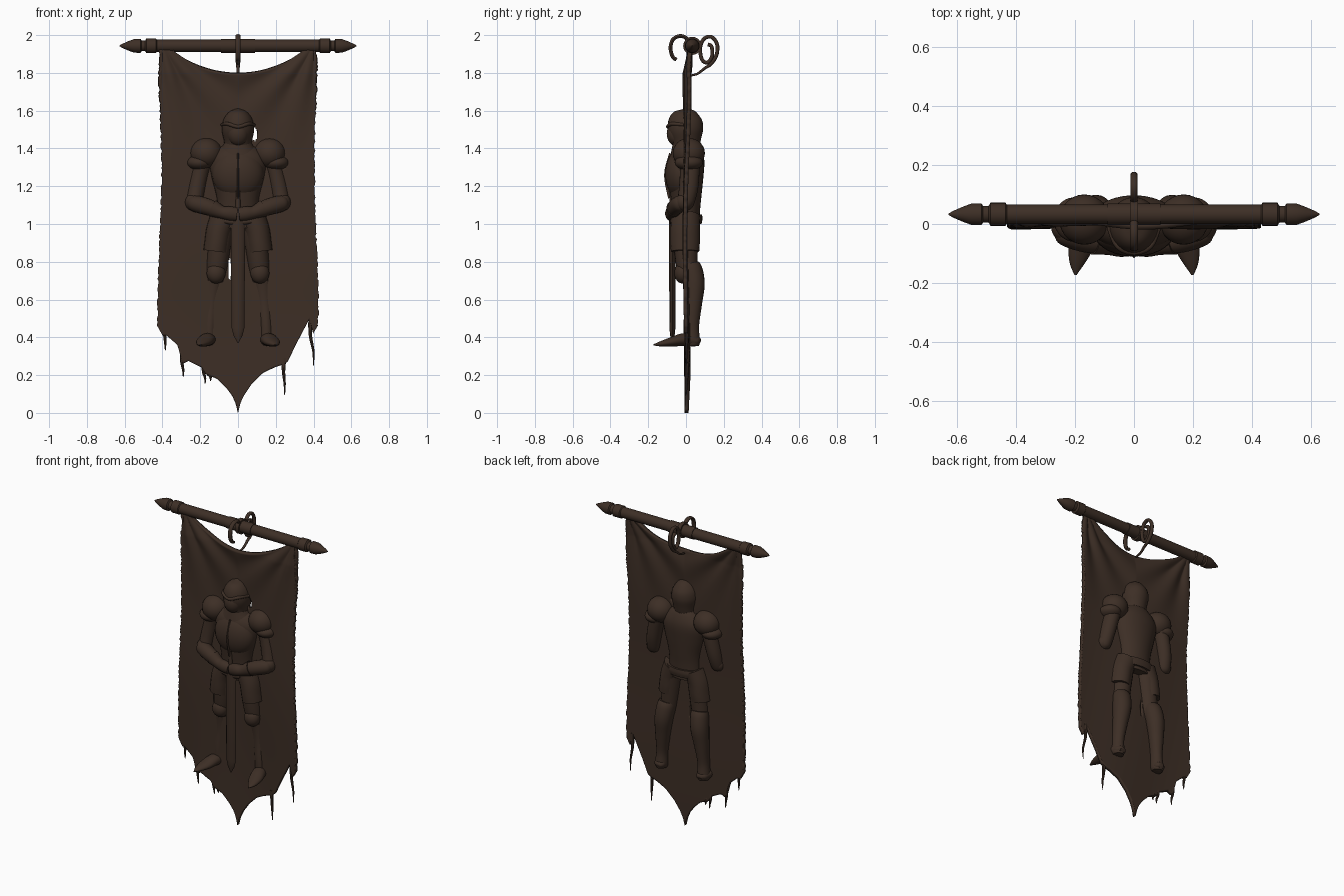
import bpy, bmesh, math, random
from mathutils import Vector

random.seed(4)
X, Y = Vector((1, 0, 0)), Vector((0, 1, 0))
mat = bpy.data.materials.new("dark brown")
mat.diffuse_color = (0.047, 0.028, 0.019, 1)


def finish(name, bm, mirror=False):
    bmesh.ops.recalc_face_normals(bm, faces=bm.faces[:])
    me = bpy.data.meshes.new(name)
    bm.to_mesh(me)
    bm.free()
    me.materials.append(mat)
    ob = bpy.data.objects.new(name, me)
    bpy.context.collection.objects.link(ob)
    if mirror:
        ob.modifiers.new("mirror", 'MIRROR').use_mirror_merge = False
    return ob


def spline(pts, sub):
    # Catmull-Rom through points of any dimension
    p = [pts[0]] + list(pts) + [pts[-1]]
    out = []
    for i in range(1, len(p) - 2):
        for s in range(sub):
            t = s / sub
            out.append([0.5 * (2 * b + (c - a) * t + (2 * a - 5 * b + 4 * c - d) * t * t
                        + (3 * b - a - 3 * c + d) * t ** 3)
                        for a, b, c, d in zip(p[i - 1], p[i], p[i + 1], p[i + 2])])
    return out + [list(pts[-1])]


def loft(name, pts, ref=Y, n=20, sub=5, mirror=False):
    # elliptical sections (x, y, z, ra, rb) swept along a path
    if sub > 1:
        pts = spline(pts, sub)
    bm = bmesh.new()
    c = [Vector(p[:3]) for p in pts]
    rings = []
    for i, p in enumerate(pts):
        t = (c[min(i + 1, len(c) - 1)] - c[max(i - 1, 0)]).normalized()
        a = ref.cross(t).normalized()
        b = t.cross(a)
        ra, rb = max(p[3], .001), max(p[4], .001)
        rings.append([bm.verts.new(c[i] + a * ra * math.cos(k * math.tau / n)
                                   + b * rb * math.sin(k * math.tau / n)) for k in range(n)])
    for r, s in zip(rings, rings[1:]):
        for k in range(n):
            bm.faces.new((r[k], r[(k + 1) % n], s[(k + 1) % n], s[k]))
    bm.faces.new(rings[0])
    bm.faces.new(rings[-1])
    return finish(name, bm, mirror)


def ball(name, center, radii, mirror=False):
    bm = bmesh.new()
    bmesh.ops.create_uvsphere(bm, u_segments=28, v_segments=16, radius=1)
    for v in bm.verts:
        v.co = Vector([c + r * q for c, r, q in zip(center, radii, v.co)])
    return finish(name, bm, mirror)


# crossbar with turned finials
half = [(0, .037), (.09, .037), (.09, .033), (.43, .033), (.435, .039), (.485, .039), (.492, .028),
        (.51, .028), (.516, .037), (.55, .036), (.58, .025), (.61, .012), (.628, .002)]
bar = [(-x, r) for x, r in half[:0:-1]] + half
loft("crossbar", [(x, .033, 1.943, r, r) for x, r in bar], sub=1, n=24)

# scrolled iron hanger
front = [(.02, 1.95), (.0, 1.985), (-.035, 1.995), (-.07, 1.975), (-.082, 1.93), (-.07, 1.885), (-.05, 1.87)]
loft("front_scroll", [(0, y, z, .010, .014) for y, z in front], X, 12)
back = [(.02, 1.785), (.06, 1.795), (.1, 1.825), (.13, 1.845), (.16, 1.89), (.165, 1.95), (.135, 1.99),
        (.095, 1.98), (.075, 1.93), (.085, 1.87), (.115, 1.855), (.138, 1.89), (.135, 1.94), (.115, 1.95)]
loft("back_scroll", [(0, y, z, .005 + .005 * min(i / 4, 1), .006 + .006 * min(i / 4, 1))
                     for i, (y, z) in enumerate(back)], X, 12)
loft("hanger_collar", [(-.013, .033, 1.943, .048, .048), (.013, .033, 1.943, .048, .048)], sub=1)

# cloth: ragged hem below, sagging edge above
hem = [(-.42, .47), (-.39, .41), (-.37, .41), (-.315, .36), (-.29, .26), (-.26, .275), (-.19, .24), (-.17, .205),
       (-.11, .18), (-.06, .13), (-.03, .09), (-.012, .05), (0, .0), (.012, .05), (.03, .09), (.07, .15),
       (.13, .21), (.19, .24), (.235, .255), (.26, .27), (.3, .36), (.345, .45), (.37, .5), (.39, .42), (.42, .47)]


def hem_z(x):
    for (a, za), (b, zb) in zip(hem, hem[1:]):
        if x <= b:
            return za + (zb - za) * (x - a) / (b - a)
    return hem[-1][1]


def top_z(x):
    a = abs(x)
    return 1.80 + .11 * (a / .335) ** 2.2 if a < .335 else min(1.955, 1.91 + (a - .335) * 2)


def cloth_y(x, z):
    fold = max(0, min(1, (z - 1.3) / .5))
    d = math.hypot(abs(x) - .4, z - 1.95)
    ang = math.atan2(1.95 - z, .4 - abs(x) + 1e-4)
    y = .003 + .006 * math.sin(9 * x + 2 * z) + .004 * math.sin(5 * z)
    y += fold * .009 * math.sin(ang * 13) * min(1, d * 5)
    return y + max(0, z - 1.8) * .12


holes = [(.088, 1.475, .016, .034), (.247, 1.305, .008, .009), (-.044, .76, .008, .06)]
NU, NV = 168, 150
bm = bmesh.new()
grid = []
jag = [random.uniform(-.004, .004) for _ in range(NV + 1)]
for i in range(NU + 1):
    x0 = -.415 + .83 * i / NU
    col = []
    for j in range(NV + 1):
        z = hem_z(x0) + (top_z(x0) - hem_z(x0)) * j / NV
        w = 1 + .025 * math.cos((z - .55) * 4.2) - .03 * max(0, z - 1.7) / .25
        x = x0 * w + jag[j] * (abs(x0) / .415) ** 20
        col.append(bm.verts.new((x, cloth_y(x, z), z)))
    grid.append(col)
for i in range(NU):
    for j in range(NV):
        q = (grid[i][j], grid[i + 1][j], grid[i + 1][j + 1], grid[i][j + 1])
        m = sum((v.co for v in q), Vector()) / 4
        if all(((m.x - hx) / rx) ** 2 + ((m.z - hz) / rz) ** 2 > 1 for hx, hz, rx, rz in holes):
            bm.faces.new(q)
bmesh.ops.delete(bm, geom=[v for v in bm.verts if not v.link_faces], context='VERTS')
cloth = finish("cloth", bm)
sol = cloth.modifiers.new("thickness", 'SOLIDIFY')
sol.thickness, sol.offset = .022, 0

# hanging threads on the hem
for x, z0, dx, z1 in [(-.385, .45, 0, .33), (-.295, .31, .005, .19), (-.18, .25, .006, .155), (-.145, .22, .0, .17),
                      (.243, .29, .004, .095), (.385, .5, .014, .25), (-.155, .22, .01, .18)]:
    loft("hem_thread", [(x, .004, z0, .013, .010), (x - .002, .006, z0 * .65 + z1 * .35, .009, .009),
                        (x + dx, .002, z0 * .3 + z1 * .7, .006, .006), (x + dx, .004, z1, .002, .002)], n=8)

# helmet
loft("helmet", [(0, 0, 1.39, .07, .065), (0, 0, 1.44, .074, .078), (0, -.003, 1.5, .086, .094),
                (0, -.003, 1.555, .076, .087), (0, 0, 1.595, .045, .055), (0, 0, 1.612, .004, .004)], n=28)
ball("face_plate", (0, -.052, 1.478), (.056, .05, .065))
loft("visor_brow", [(-.085, -.01, 1.525, .008, .008), (-.055, -.075, 1.53, .01, .01), (0, -.095, 1.515, .011, .01),
                    (.055, -.075, 1.53, .01, .01), (.085, -.01, 1.525, .008, .008)], Vector((0, 0, 1)), 10)
loft("gorget", [(0, 0, 1.35, .13, .085), (0, 0, 1.4, .09, .075), (0, 0, 1.425, .075, .07)], n=24)

# torso armour
loft("torso", [(0, 0, .98, .11, .07), (0, 0, 1.08, .108, .075), (0, 0, 1.15, .115, .082), (0, 0, 1.25, .14, .092),
               (0, .005, 1.34, .15, .092), (0, .005, 1.395, .11, .075), (0, 0, 1.43, .05, .05)], n=28)
ball("breastplate", (0, -.027, 1.265), (.137, .083, .135))
loft("breast_ridge", [(0, -.07, 1.37, .006, .02), (0, -.098, 1.26, .008, .018), (0, -.075, 1.14, .005, .02)], n=8)
loft("belt", [(0, 0, 1.0, .135, .082), (0, 0, 1.025, .14, .087), (0, 0, 1.05, .13, .085)], n=28)

# shoulders and arms
ball("pauldron", (.168, .015, 1.375), (.085, .085, .08), True)
ball("pauldron_lame", (.203, .015, 1.325), (.068, .075, .042), True)
loft("upper_arm", [(.17, .02, 1.38, .05, .055), (.198, .02, 1.28, .047, .052), (.22, .012, 1.18, .046, .05),
                   (.232, -.005, 1.1, .04, .042), (.234, -.01, 1.075, .015, .02)], mirror=True)
ball("elbow_guard", (.238, -.01, 1.115), (.042, .048, .045), True)
loft("forearm", [(.262, -.02, 1.115, .02, .02), (.235, -.03, 1.11, .042, .042), (.16, -.055, 1.09, .044, .042),
                 (.09, -.07, 1.065, .033, .03)], mirror=True)
loft("gauntlet", [(.135, -.062, 1.083, .046, .042), (.085, -.072, 1.062, .034, .033), (.045, -.077, 1.056, .038, .034),
                  (.005, -.078, 1.05, .036, .03)], mirror=True)

# sword held point down
loft("sword_grip", [(0, -.075, 1.19, .006, .006), (0, -.075, 1.175, .018, .018), (0, -.075, 1.15, .013, .013),
                    (0, -.075, 1.0, .015, .015)], n=12)
loft("sword_guard", [(-.07, -.072, 1.015, .012, .012), (0, -.072, 1.01, .018, .016), (.07, -.072, 1.015, .012, .012)], n=12)
loft("sword_blade", [(0, -.072, 1.02, .038, .018), (0, -.072, .45, .034, .016), (0, -.072, .41, .024, .012),
                     (0, -.072, .37, .002, .002)], n=8, sub=1)

# legs
loft("tasset", [(.07, -.002, 1.04, .075, .078), (.1, -.005, .97, .068, .078), (.112, -.005, .9, .066, .078),
                (.118, -.005, .855, .066, .075)], mirror=True)
loft("thigh", [(.085, 0, 1.0, .065, .068), (.1, 0, .87, .06, .063), (.112, .005, .77, .055, .055),
               (.12, .015, .7, .045, .045)], mirror=True)
loft("greave", [(.119, .025, .79, .052, .045), (.122, .032, .755, .057, .056), (.13, .042, .68, .056, .057),
                (.14, .038, .58, .046, .047), (.149, .028, .46, .036, .041), (.152, .032, .38, .04, .042),
                (.152, .032, .355, .032, .036)], mirror=True)
ball("knee_guard", (.116, -.018, .74), (.05, .044, .055), True)
loft("foot", [(.15, .075, .372, .012, .018), (.151, .055, .38, .028, .036), (.162, -.01, .388, .034, .042),
              (.18, -.075, .376, .025, .042), (.193, -.13, .366, .015, .026), (.198, -.172, .36, .003, .004)], X, mirror=True)

# smooth shading with crisp edges
for ob in bpy.context.scene.objects:
    ob.select_set(True)
bpy.context.view_layer.objects.active = cloth
bpy.ops.object.shade_smooth_by_angle(angle=math.radians(40))
